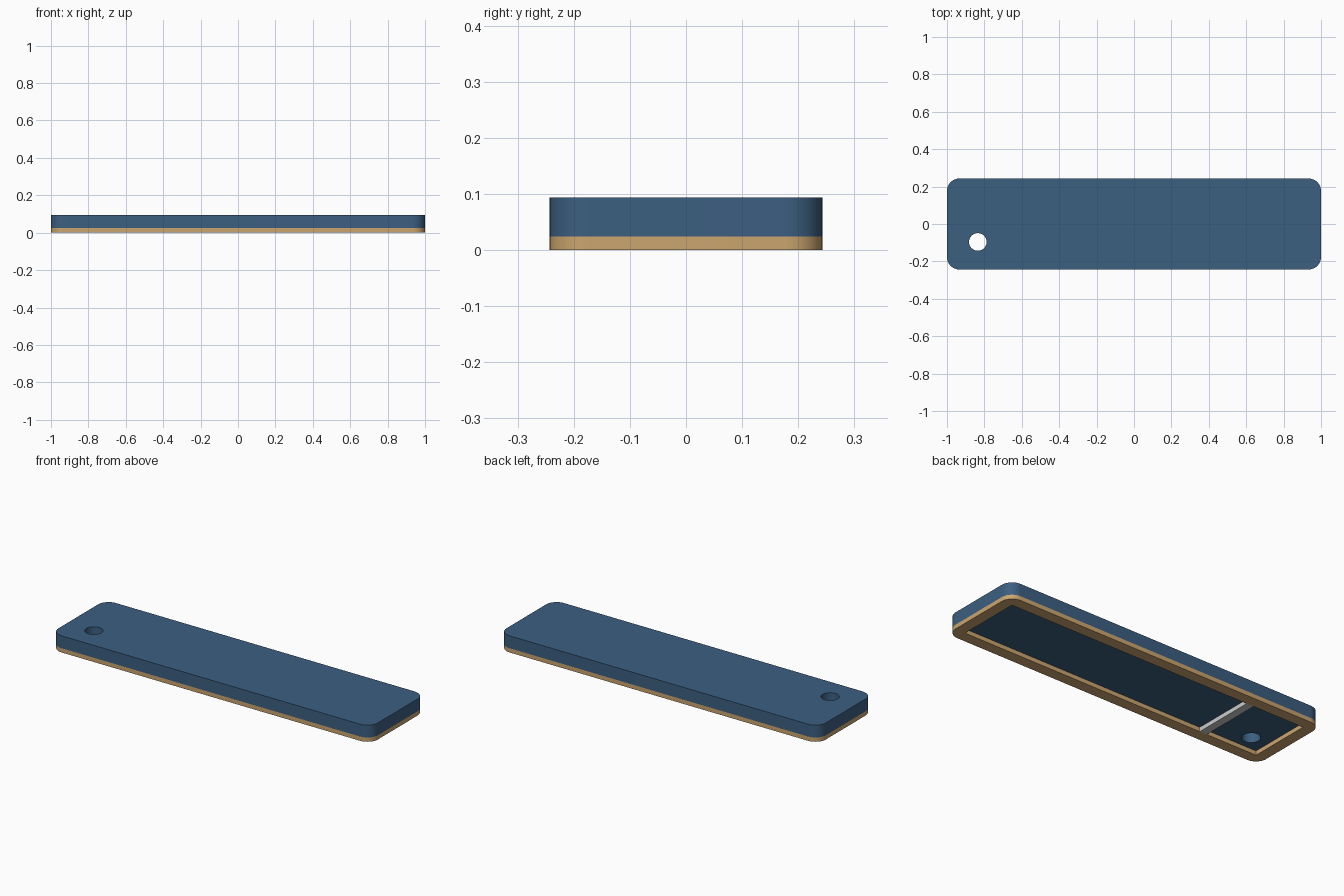
import bpy, bmesh, math

if "Cube" in bpy.data.objects:
    bpy.data.objects.remove(bpy.data.objects["Cube"])

W, D = 1.0, 0.243          # half length, half depth
R = 0.066                  # corner radius
Z_JOIN, Z_TOP = 0.024, 0.094


def material(name, rgb):
    m = bpy.data.materials.new(name)
    m.diffuse_color = (*rgb, 1)
    m.use_nodes = True
    m.node_tree.nodes["Principled BSDF"].inputs["Base Color"].default_value = m.diffuse_color
    return m


def rounded_loop(w, d, r, n=12):
    pts = []
    for i, (sx, sy) in enumerate(((1, 1), (-1, 1), (-1, -1), (1, -1))):
        for k in range(n + 1):
            a = math.pi / 2 * (i + k / n)
            pts.append((sx * (w - r) + r * math.cos(a), sy * (d - r) + r * math.sin(a)))
    return pts


def plate(name, outer, hole, z0, z1, mat):
    """Extrude an outline with one through-hole."""
    bm = bmesh.new()
    edges = []
    for pts in (outer, hole):
        vs = [bm.verts.new((x, y, z0)) for x, y in pts]
        edges += [bm.edges.new((vs[i - 1], vs[i])) for i in range(len(vs))]
    bmesh.ops.triangle_fill(bm, edges=edges, use_beauty=True, use_dissolve=False)
    ext = bmesh.ops.extrude_face_region(bm, geom=bm.faces[:], use_keep_orig=True)
    top = [g for g in ext["geom"] if isinstance(g, bmesh.types.BMVert)]
    bmesh.ops.translate(bm, verts=top, vec=(0, 0, z1 - z0))
    bmesh.ops.recalc_face_normals(bm, faces=bm.faces)
    me = bpy.data.meshes.new(name)
    bm.to_mesh(me)
    bm.free()
    me.materials.append(mat)
    ob = bpy.data.objects.new(name, me)
    bpy.context.collection.objects.link(ob)
    bpy.ops.object.select_all(action="DESELECT")
    ob.select_set(True)
    bpy.context.view_layer.objects.active = ob
    bpy.ops.object.shade_smooth_by_angle(angle=math.radians(30))
    return ob


blue = material("blue", (0.045, 0.115, 0.22))
tan = material("tan", (0.6, 0.38, 0.16))
outline = rounded_loop(W, D, R)

# Solid top plate with a round finger hole
hole = [(-0.835 + 0.047 * math.cos(math.tau * i / 48),
         -0.096 + 0.047 * math.sin(math.tau * i / 48)) for i in range(48)]
plate("top_plate", outline, hole, Z_JOIN, Z_TOP, blue)

# Raised rim around the underside
iw, idp = 0.937, 0.18
plate("bottom_rim", outline, [(iw, idp), (-iw, idp), (-iw, -idp), (iw, -idp)], 0, Z_JOIN, tan)

# Divider bar across the recess
bpy.ops.mesh.primitive_cube_add(size=1, location=(-0.597, 0, Z_JOIN / 2))
bar = bpy.context.object
bar.name = "divider_bar"
bar.scale = (0.045, 2 * idp, Z_JOIN)
